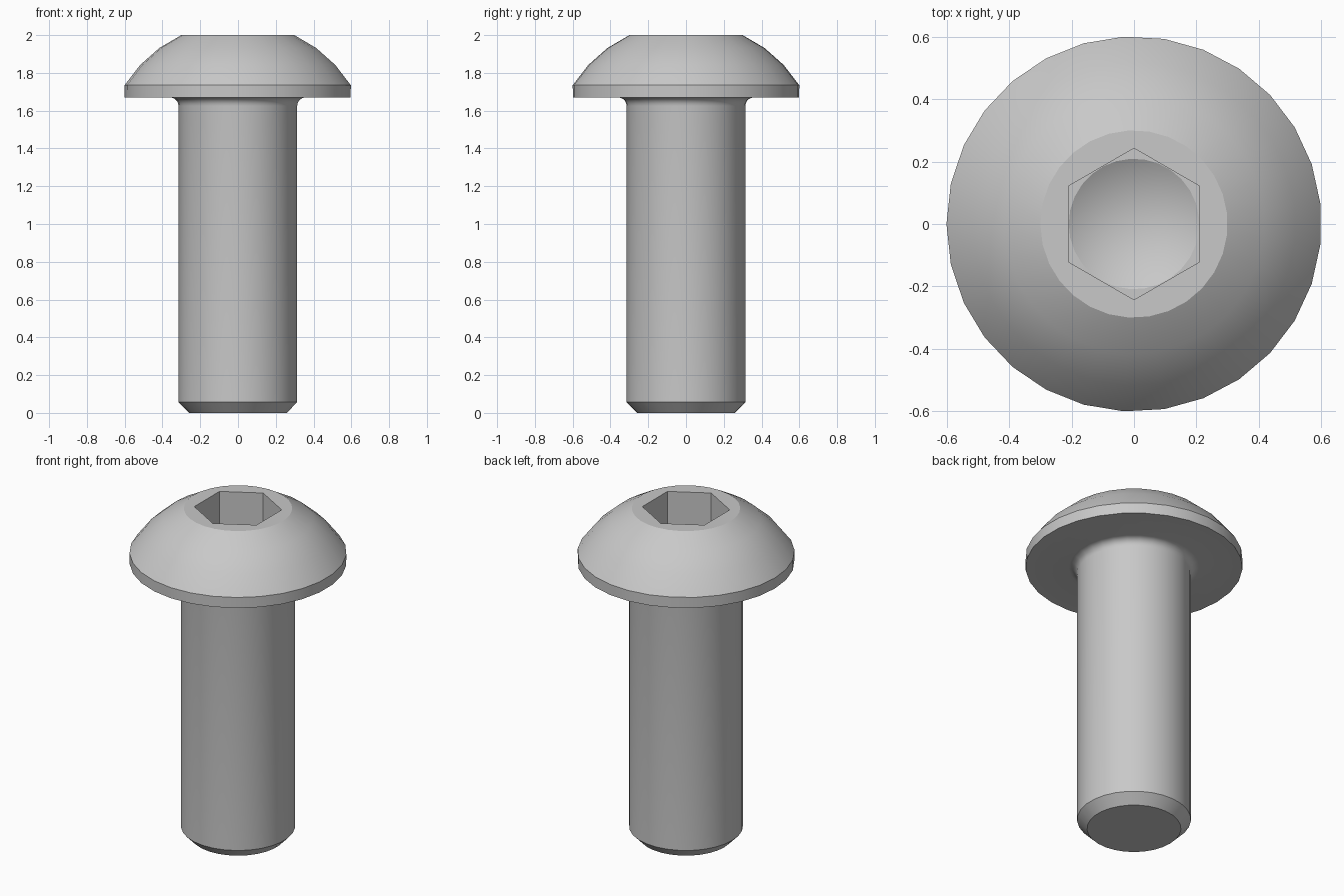
import bpy, bmesh
from math import sin, cos, pi, radians

cube = bpy.data.objects.get("Cube")
if cube:
    bpy.data.objects.remove(cube)

SIDES = 29

steel = bpy.data.materials.new("grey_steel")
steel.use_nodes = True
colour = (0.58, 0.58, 0.58, 1)
steel.diffuse_color = colour
steel.node_tree.nodes["Principled BSDF"].inputs["Base Color"].default_value = colour

bm = bmesh.new()


def ring(r, z, n=SIDES, start=pi):
    return [bm.verts.new((r * cos(start + 2 * pi * i / n), r * sin(start + 2 * pi * i / n), z))
            for i in range(n)]


def bridge(a, b):
    n = len(a)
    for i in range(n):
        j = (i + 1) % n
        bm.faces.new((a[i], a[j], b[j], b[i]))


def fill_between(*loops):
    """Flat face area between an outer and an inner loop."""
    edges = []
    for loop in loops:
        for i, v in enumerate(loop):
            w = loop[(i + 1) % len(loop)]
            edges.append(bm.edges.get((v, w)) or bm.edges.new((v, w)))
    bmesh.ops.triangle_fill(bm, use_beauty=True, edges=edges)


# Outer profile: chamfered tip, shank, fillet, flange and domed head
profile = [(0.26, 0), (0.315, 0.057)]
for i in range(6):
    a = radians(18 * i)
    profile.append((0.36 - 0.045 * cos(a), 1.625 + 0.045 * sin(a)))
profile += [(0.6, 1.67)]
dome_z, dome_r = 1.358, 0.709
for i in range(4):
    a = radians(32.1 + 32.9 * i / 3)
    profile.append((dome_r * cos(a), dome_z + dome_r * sin(a)))
profile[-1] = (0.3, 2.0)

rings = [ring(r, z) for r, z in profile]
bm.faces.new(rings[0])
for low, high in zip(rings, rings[1:]):
    bridge(low, high)

# Hexagonal socket with a drilled conical bottom
hex_top = ring(0.2425, 2.0, 6, pi / 2)
hex_floor = ring(0.2425, 1.78, 6, pi / 2)
drill = ring(0.209, 1.78)
bridge(hex_top, hex_floor)
fill_between(rings[-1], hex_top)
fill_between(hex_floor, drill)
tip = bm.verts.new((0, 0, 1.66))
for i in range(SIDES):
    bm.faces.new((drill[i], drill[(i + 1) % SIDES], tip))

bmesh.ops.recalc_face_normals(bm, faces=bm.faces)
mesh = bpy.data.meshes.new("socket_screw")
bm.to_mesh(mesh)
bm.free()
mesh.materials.append(steel)

screw = bpy.data.objects.new("socket_screw", mesh)
bpy.context.collection.objects.link(screw)
bpy.ops.object.select_all(action="DESELECT")
screw.select_set(True)
bpy.context.view_layer.objects.active = screw
bpy.ops.object.shade_smooth_by_angle(angle=radians(28))
